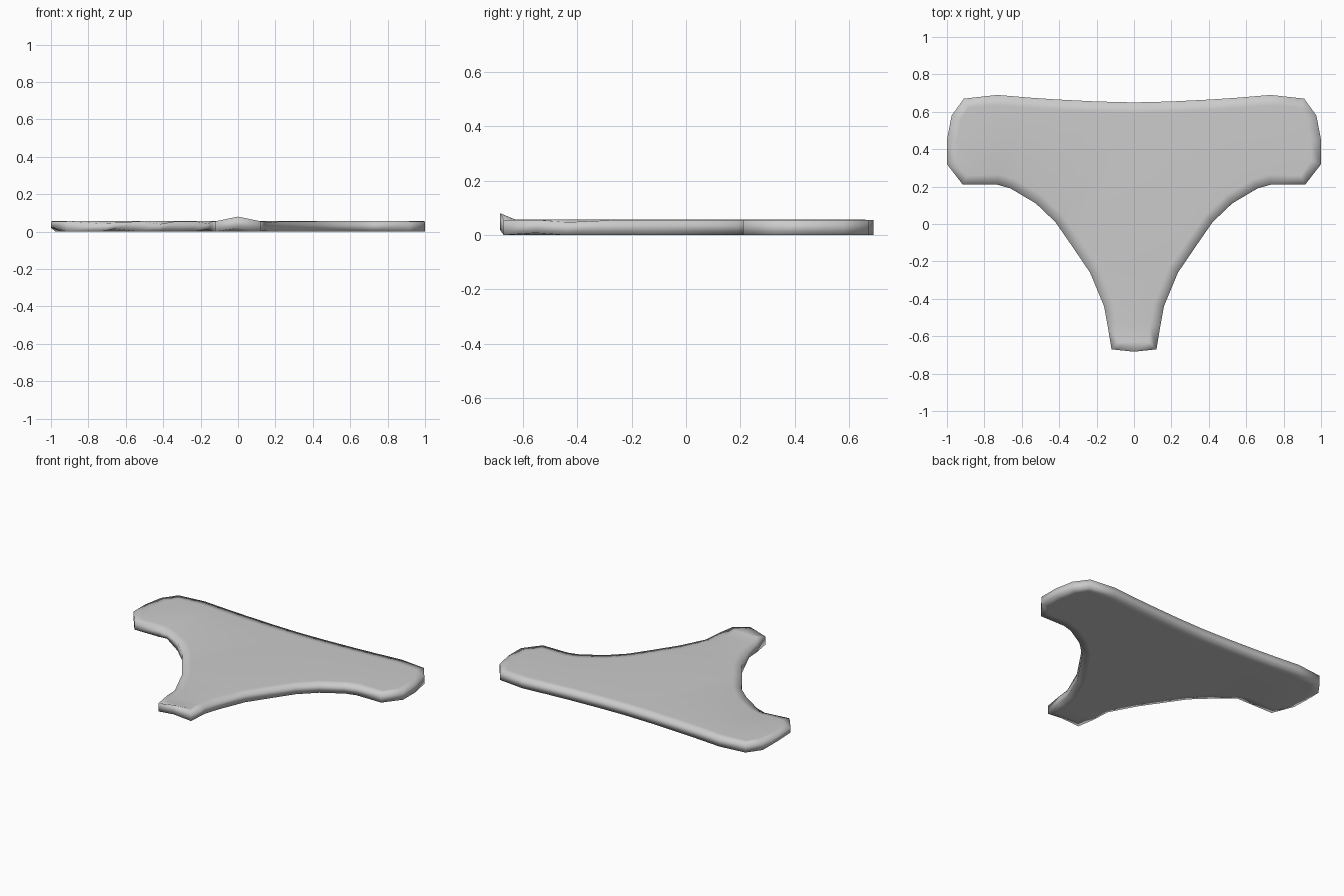
import bpy, bmesh

if "Cube" in bpy.data.objects:
    bpy.data.objects.remove(bpy.data.objects["Cube"])

# Right half of the outline, from back centre round to front centre
half = [(0, .65), (.2, .655), (.4, .665), (.55, .675), (.73, .69), (.91, .67), (.975, .58),
        (1, .45), (1, .32), (.915, .21), (.73, .21), (.66, .19), (.525, .11),
        (.42, .01), (.33, -.12), (.235, -.26), (.16, -.44), (.14, -.55),
        (.12, -.67), (0, -.683)]
outline = half + [(-x, y) for x, y in half[-2:0:-1]]

# Uneven rim: tip lifts at the front, left edges sag a little
top_tweak = {(0, -.683): .025, (-.42, .01): -.015, (-.16, -.44): -.012,
             (-.73, .21): -.012, (-.66, .19): -.008, (.16, -.44): -.008}
low_tweak = {(0, -.683): .018, (-1, .32): .025, (-1, .45): .02,
             (-.66, .19): .015, (-.16, -.44): .012, (.14, -.55): .008}

bm = bmesh.new()
top = [bm.verts.new((x, y, .055 + top_tweak.get((x, y), 0))) for x, y in outline]
low = [bm.verts.new((x, y, low_tweak.get((x, y), 0))) for x, y in outline]

# Side wall
n = len(outline)
for i in range(n):
    j = (i + 1) % n
    bm.faces.new((top[i], top[j], low[j], low[i]))

# Top and bottom panels with a soft border ring
caps = [bm.faces.new(top), bm.faces.new(low[::-1])]
bmesh.ops.recalc_face_normals(bm, faces=bm.faces)
for cap, z in zip(caps, (.057, 0)):
    bmesh.ops.inset_individual(bm, faces=[cap], thickness=.055)
    for v in cap.verts:
        v.co.z = z
bmesh.ops.triangulate(bm, faces=caps)
for f in bm.faces:
    f.smooth = True

mesh = bpy.data.meshes.new("flat_cloth_panel")
bm.to_mesh(mesh)
bm.free()
panel = bpy.data.objects.new("flat_cloth_panel", mesh)
bpy.context.collection.objects.link(panel)
